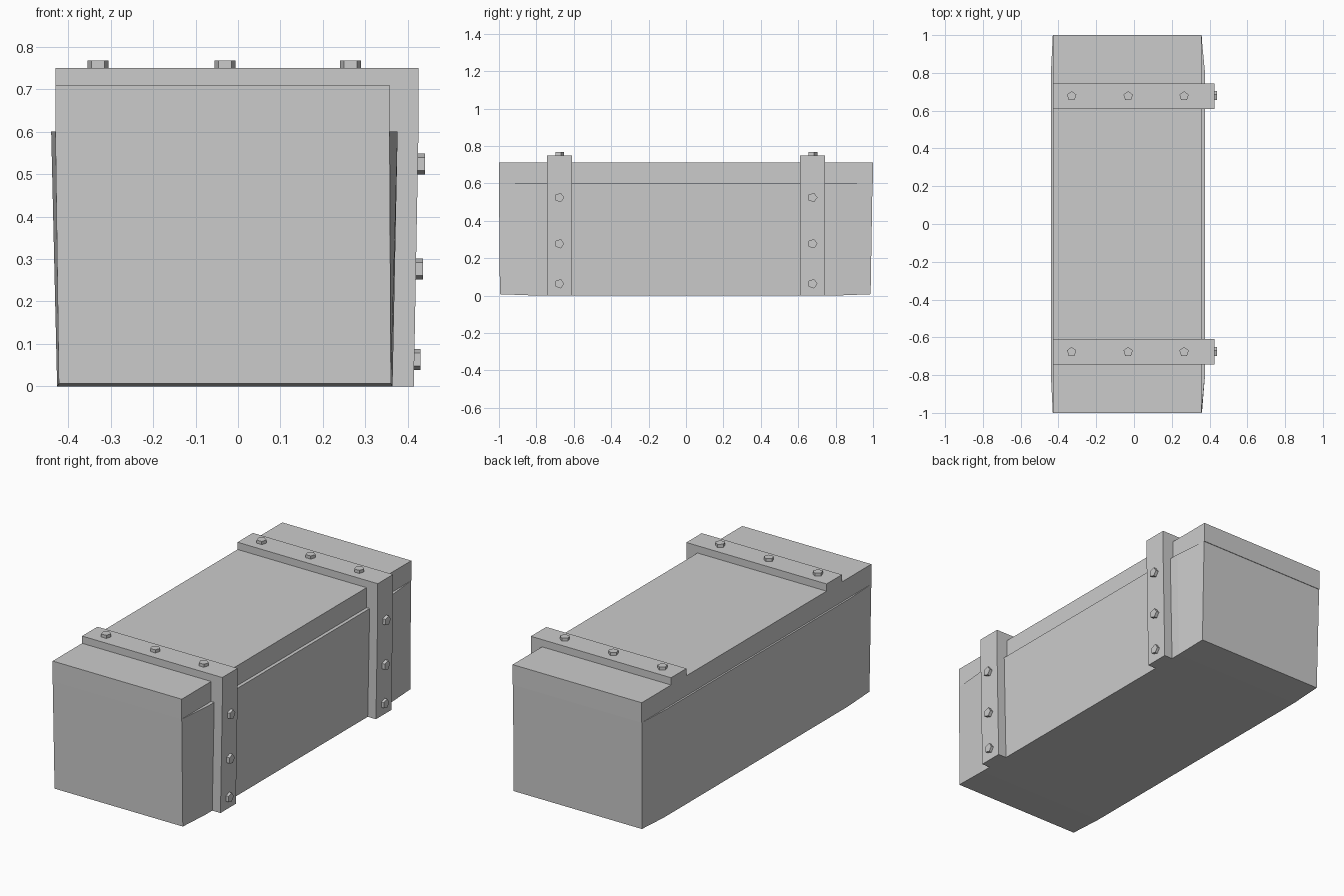
import bpy, bmesh, math
from mathutils import Vector, Matrix

if "Cube" in bpy.data.objects:
    bpy.data.objects.remove(bpy.data.objects["Cube"])


def make_object(name, bm):
    bmesh.ops.recalc_face_normals(bm, faces=bm.faces)
    mesh = bpy.data.meshes.new(name)
    bm.to_mesh(mesh)
    bm.free()
    obj = bpy.data.objects.new(name, mesh)
    bpy.context.collection.objects.link(obj)
    return obj


def loft(name, rings):
    """Skin a list of matching cross-sections and cap both ends."""
    bm = bmesh.new()
    loops = [[bm.verts.new(p) for p in ring] for ring in rings]
    for a, b in zip(loops, loops[1:]):
        for i in range(len(a)):
            j = (i + 1) % len(a)
            bm.faces.new((a[i], a[j], b[j], b[i]))
    bm.faces.new(loops[0])
    bm.faces.new(loops[-1])
    return make_object(name, bm)


def bolt(name, location, rotation):
    """Five-sided bolt head, flat side facing the front."""
    bm = bmesh.new()
    bmesh.ops.create_cone(bm, cap_ends=True, segments=5, radius1=0.026,
                          radius2=0.026, depth=0.03)
    # Turn one corner to +y
    top = max(bm.verts, key=lambda v: v.co.y)
    turn = math.pi / 2 - math.atan2(top.co.y, top.co.x)
    bm.transform(Matrix.Translation(Vector(location)) @ rotation
                 @ Matrix.Rotation(turn, 4, 'Z'))
    return make_object(name, bm)


def section(y_top, y_bottom, z0, top, bottom):
    return [(bottom[0], y_bottom, z0), (bottom[1], y_bottom, z0),
            (top[1], y_top, 0.6), (top[0], y_top, 0.6)]


# Chest body, slightly bulged between the two ends
END = ((-0.43, 0.357), (-0.422, 0.36))
MID = ((-0.44, 0.376), (-0.426, 0.364))
loft("chest_body", [
    section(-1.0, -0.995, 0.007, *END),
    section(-0.8, -0.8, 0.0, *MID),
    section(0.8, 0.8, 0.0, *MID),
    section(0.997, 0.987, 0.007, *END),
])

# Flat lid
loft("lid", [[(-0.43, y, 0.6), (0.357, y, 0.6), (0.357, y, 0.71), (-0.43, y, 0.71)]
             for y in (-1.0, 1.0)])

# Strap profiles: hinged over the lid and down the right side
UPPER = [(-0.43, 0.70), (0.35, 0.70), (0.35, 0.60), (0.425, 0.60),
         (0.425, 0.75), (-0.43, 0.75)]
LOWER = [(0.35, 0.0), (0.414, 0.0), (0.425, 0.60), (0.35, 0.60)]

SIDE_TURN = Matrix.Rotation(math.pi / 2, 4, 'Y')
for side, label in ((-1, "front"), (1, "back")):
    yc = side * 0.677
    for part, profile in (("lid_strap", UPPER), ("side_strap", LOWER)):
        loft(f"{label}_{part}",
             [[(x, yc + d, z) for x, z in profile] for d in (-0.067, 0.067)])
    # Bolts on the lid strap
    for i, x in enumerate((-0.33, -0.031, 0.265)):
        bolt(f"{label}_lid_bolt_{i + 1}", (x, yc, 0.752), Matrix.Identity(4))
    # Bolts on the side strap
    for i, (x, z) in enumerate(((0.425, 0.524), (0.421, 0.277), (0.415, 0.063))):
        bolt(f"{label}_side_bolt_{i + 1}", (x, yc, z), SIDE_TURN)
